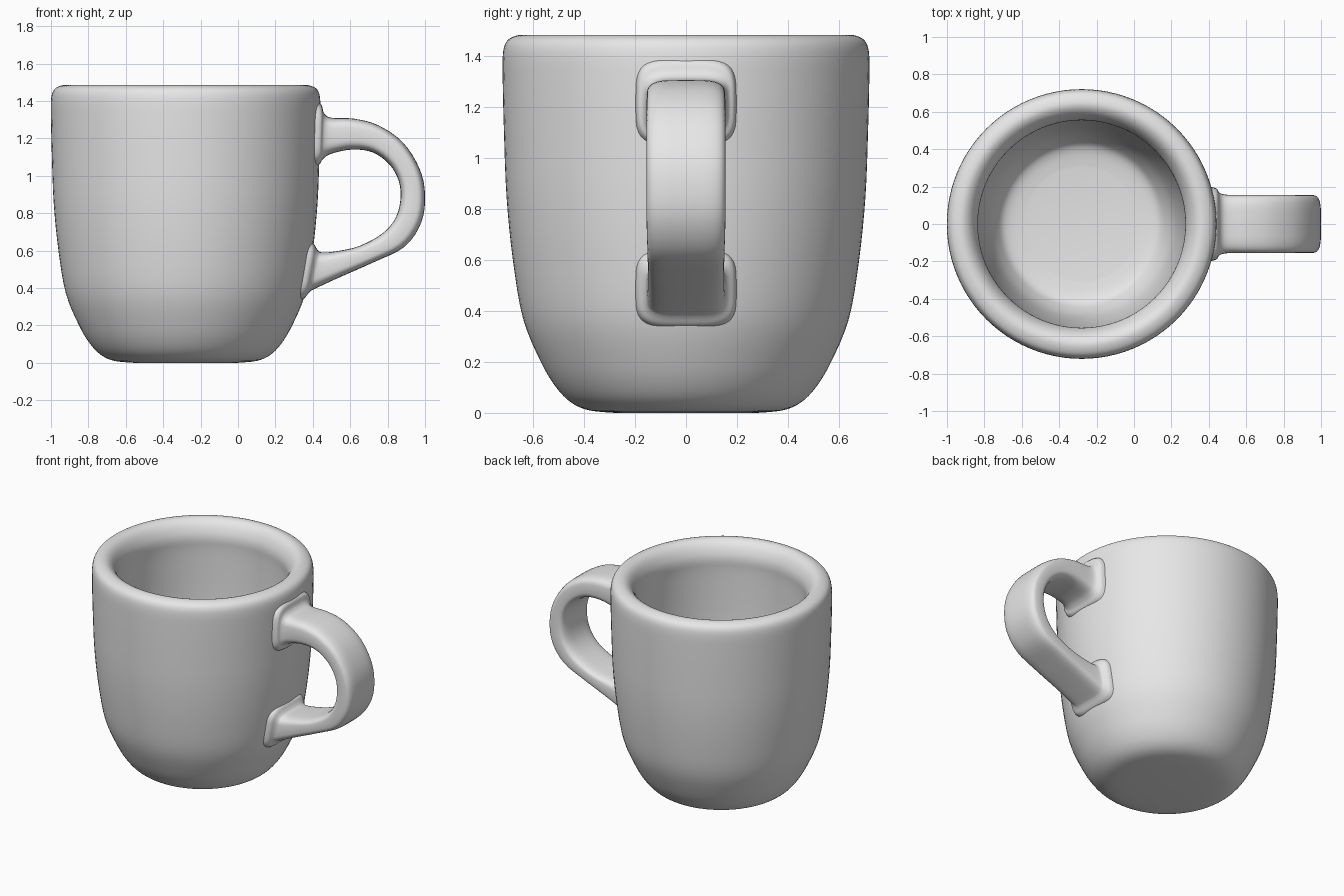
import bpy
import bmesh
from math import cos, sin, pi, copysign
from mathutils import Vector

default_cube = bpy.data.objects.get("Cube")
if default_cube:
    bpy.data.objects.remove(default_cube, do_unlink=True)


def make_material(name, colour):
    material = bpy.data.materials.new(name)
    material.use_nodes = True
    material.diffuse_color = colour
    shader = material.node_tree.nodes["Principled BSDF"]
    shader.inputs["Base Color"].default_value = colour
    return material


def smooth_path(points, steps):
    """Catmull-Rom interpolation through points of any dimension."""
    points = [Vector(p) for p in points]
    result = []
    last = len(points) - 1
    for i in range(last):
        before, start = points[max(i - 1, 0)], points[i]
        end, after = points[i + 1], points[min(i + 2, last)]
        for step in range(steps):
            t = step / steps
            leave, arrive = (end - before) / 2, (after - start) / 2
            chord = end - start
            result.append(start + leave * t
                          + (chord * 3 - leave * 2 - arrive) * t ** 2
                          + (leave + arrive - chord * 2) * t ** 3)
    result.append(points[last])
    return result


def loft(name, rings, material):
    """Skin a list of closed rings and cap both ends."""
    bm = bmesh.new()
    loops = [[bm.verts.new(co) for co in ring] for ring in rings]
    for lower, upper in zip(loops, loops[1:]):
        count = len(lower)
        for i in range(count):
            j = (i + 1) % count
            bm.faces.new((lower[i], lower[j], upper[j], upper[i]))
    bm.faces.new(reversed(loops[0]))
    bm.faces.new(loops[-1])
    bmesh.ops.recalc_face_normals(bm, faces=bm.faces)
    mesh = bpy.data.meshes.new(name)
    bm.to_mesh(mesh)
    bm.free()
    for polygon in mesh.polygons:
        polygon.use_smooth = True
    mesh.materials.append(material)
    obj = bpy.data.objects.new(name, mesh)
    bpy.context.collection.objects.link(obj)
    return obj


def circle(centre_x, radius, z, sides):
    angles = [2 * pi * i / sides for i in range(sides)]
    return [(centre_x + radius * cos(a), radius * sin(a), z) for a in angles]


def rounded_section(outer, inner, half_width, sides):
    """Rounded rectangle spanning two points in the xz plane."""
    middle, reach = (outer + inner) / 2, (outer - inner) / 2
    ring = []
    for i in range(sides):
        a = 2 * pi * i / sides
        across = copysign(abs(cos(a)) ** 0.5, cos(a))
        along = copysign(abs(sin(a)) ** 0.5, sin(a))
        spot = middle + reach * along
        ring.append((spot.x, half_width * across, spot.y))
    return ring


clay = make_material("grey ceramic", (0.8, 0.8, 0.8, 1))

# Cup: outer wall up from the base, over the rim, down to the inner floor
cup_profile = [
    (0.28, 0), (0.38, 0.01), (0.45, 0.04), (0.51, 0.1), (0.57, 0.2),
    (0.64, 0.37), (0.68, 0.6), (0.705, 0.85), (0.715, 1.1), (0.72, 1.3),
    (0.72, 1.4), (0.71, 1.45), (0.685, 1.475), (0.64, 1.485),
    (0.6, 1.465), (0.57, 1.42), (0.555, 1.36), (0.56, 1.25), (0.56, 0.9),
    (0.54, 0.6), (0.5, 0.36), (0.45, 0.24), (0.4, 0.19), (0.3, 0.17),
]
cup_rings = [circle(-0.28, r, z, 96) for r, z in smooth_path(cup_profile, 4)]
loft("cup_body", cup_rings, clay)

# Handle: outer edge (x, z), inner edge (x, z) and half width, flared at the wall
handle_stations = [
    (0.4, 1.4, 0.4, 1.04, 0.2),
    (0.445, 1.38, 0.435, 1.06, 0.19),
    (0.46, 1.335, 0.455, 1.09, 0.167),
    (0.5, 1.31, 0.5, 1.118, 0.156),
    (0.62, 1.305, 0.61, 1.14, 0.155),
    (0.75, 1.27, 0.72, 1.125, 0.155),
    (0.88, 1.18, 0.81, 1.06, 0.155),
    (0.97, 1.04, 0.86, 0.97, 0.155),
    (1, 0.9, 0.868, 0.87, 0.155),
    (0.98, 0.75, 0.84, 0.77, 0.155),
    (0.89, 0.62, 0.77, 0.69, 0.152),
    (0.72, 0.535, 0.65, 0.625, 0.15),
    (0.55, 0.46, 0.53, 0.597, 0.15),
    (0.41, 0.395, 0.45, 0.59, 0.155),
    (0.38, 0.375, 0.425, 0.605, 0.165),
    (0.355, 0.345, 0.405, 0.635, 0.19),
    (0.32, 0.33, 0.37, 0.65, 0.2),
]


class Station(tuple):
    @property
    def section(self):
        ox, oz, ix, iz, width = self
        return rounded_section(Vector((ox, oz)), Vector((ix, iz)), width, 40)


handle_rings = [Station(s).section for s in smooth_path(handle_stations, 4)]
loft("handle", handle_rings, clay)
